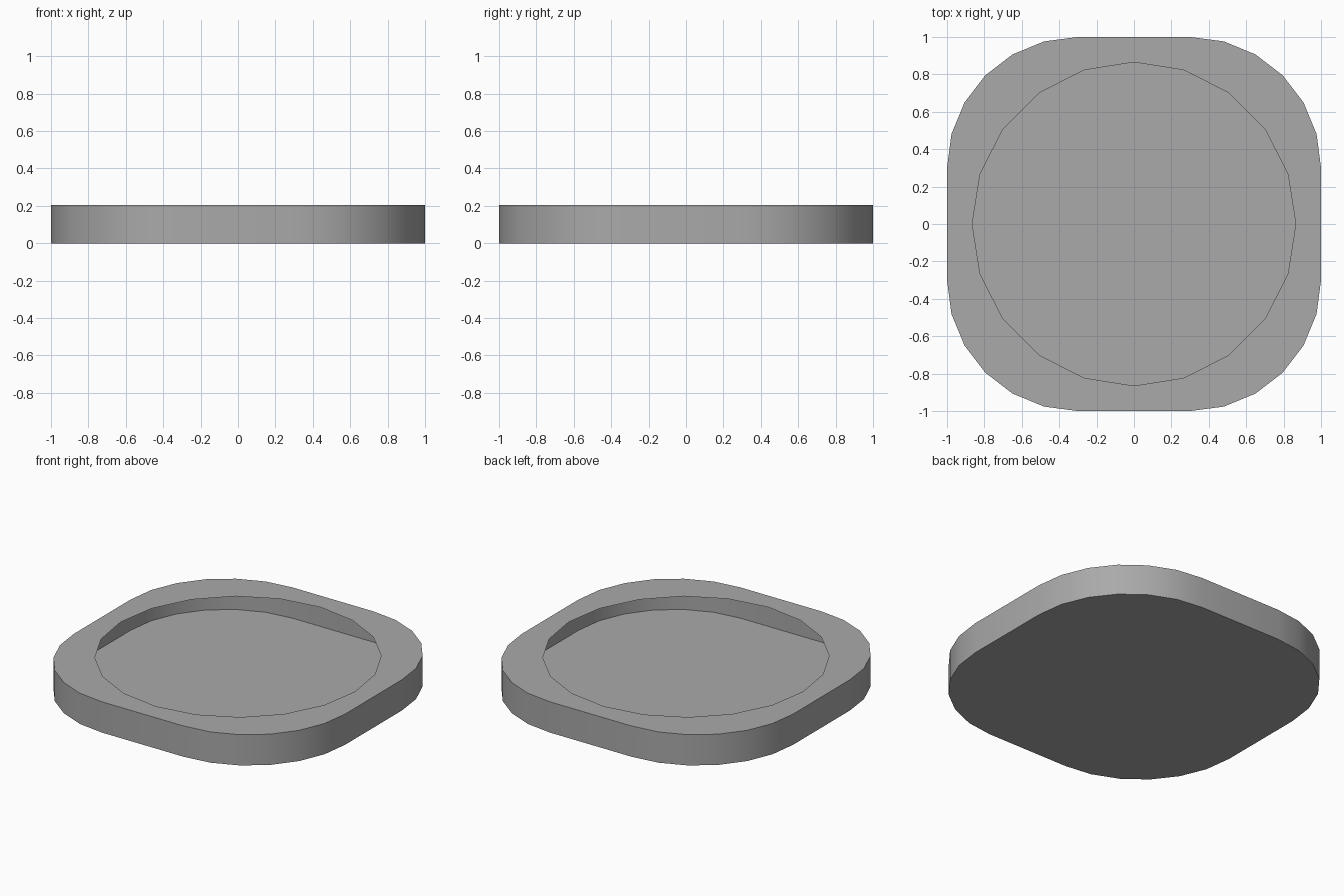
import bpy, bmesh
from math import sin, cos, radians

cube = bpy.data.objects.get("Cube")
if cube:
    bpy.data.objects.remove(cube, do_unlink=True)

HEIGHT = 0.205
CORNER_RADIUS = 0.7
HOLE_RADIUS = 0.865
HOLE_SIDES = 20

grey = bpy.data.materials.new("plain grey")
grey.use_nodes = True
colour = (0.4, 0.4, 0.4, 1)
grey.diffuse_color = colour
grey.node_tree.nodes["Principled BSDF"].inputs["Base Color"].default_value = colour


def rounded_square(steps=6):
    """Outline with four round corners, counter-clockwise."""
    offset = 1 - CORNER_RADIUS
    points = []
    for sx, sy, start in ((1, 1, 0), (-1, 1, 90), (-1, -1, 180), (1, -1, 270)):
        for i in range(steps + 1):
            a = radians(start + 90 * i / steps)
            points.append((sx * offset + CORNER_RADIUS * cos(a),
                           sy * offset + CORNER_RADIUS * sin(a)))
    return points


def ring(bm, points, z):
    return [bm.verts.new((x, y, z)) for x, y in points]


def loop_edges(bm, verts):
    pairs = zip(verts, verts[1:] + verts[:1])
    return [bm.edges.get(p) or bm.edges.new(p) for p in pairs]


bm = bmesh.new()
outline = rounded_square()
bottom = ring(bm, outline, 0)
top = ring(bm, outline, HEIGHT)

# Floor and outer wall
bm.faces.new(bottom[::-1])
for i in range(len(outline)):
    j = (i + 1) % len(outline)
    bm.faces.new((bottom[i], bottom[j], top[j], top[i]))

# Flat lip with a round opening into the hollow inside
angles = [radians(360 * i / HOLE_SIDES) for i in range(HOLE_SIDES)]
opening = ring(bm, [(HOLE_RADIUS * cos(a), HOLE_RADIUS * sin(a)) for a in angles], HEIGHT)
lip = bmesh.ops.triangle_fill(bm, use_beauty=True, normal=(0, 0, 1),
                              edges=loop_edges(bm, top) + loop_edges(bm, opening))
for face in lip["geom"]:
    if isinstance(face, bmesh.types.BMFace):
        face.normal_update()
        if face.normal.z < 0:
            face.normal_flip()

mesh = bpy.data.meshes.new("hollow_tray")
bm.to_mesh(mesh)
bm.free()
mesh.materials.append(grey)
tray = bpy.data.objects.new("hollow_tray", mesh)
bpy.context.collection.objects.link(tray)

# Smooth wall with crisp rims
bpy.ops.object.select_all(action="DESELECT")
tray.select_set(True)
bpy.context.view_layer.objects.active = tray
bpy.ops.object.shade_smooth_by_angle(angle=radians(30))
